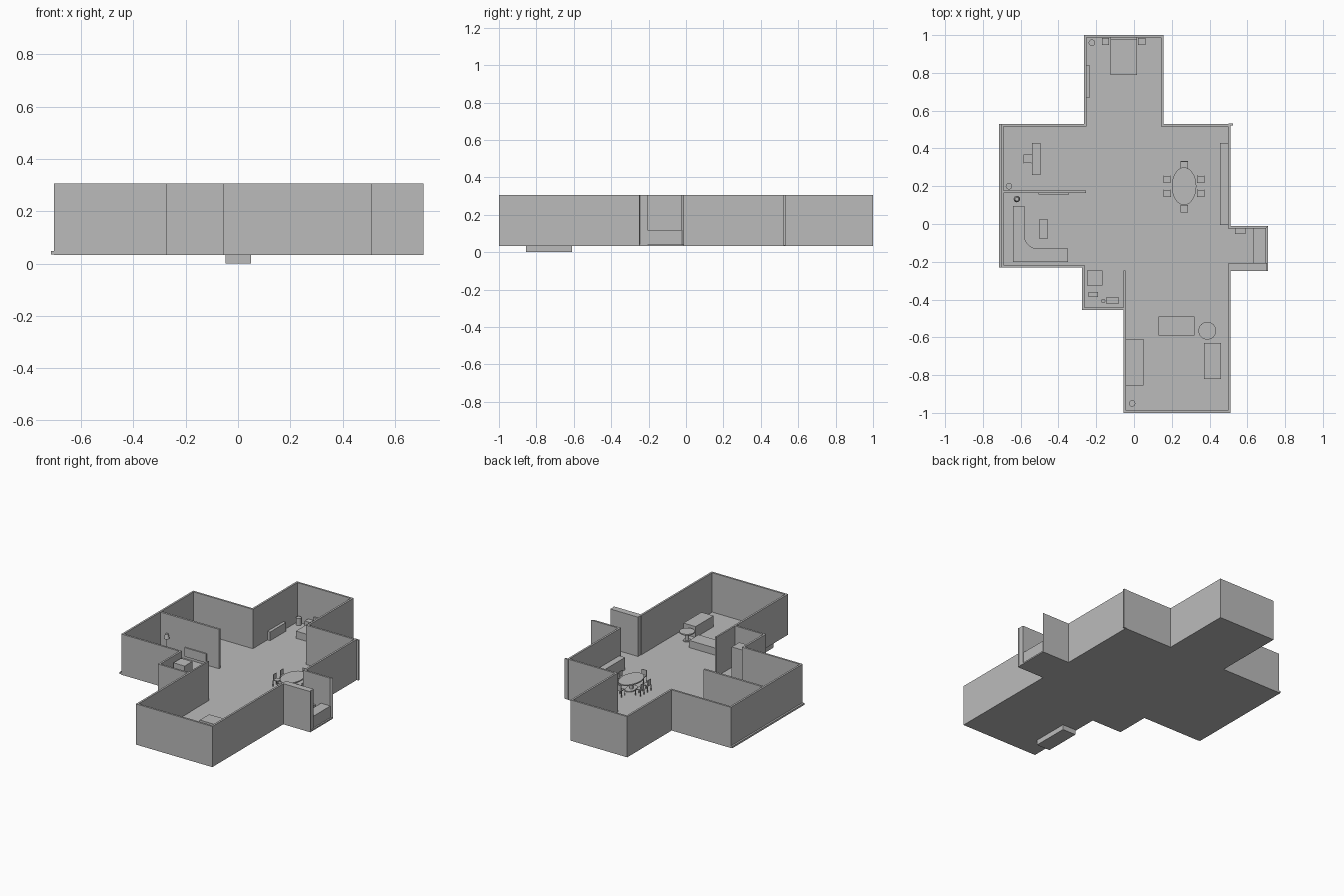
import bpy, bmesh, math
from mathutils import Vector, Matrix

if "Cube" in bpy.data.objects:
    bpy.data.objects.remove(bpy.data.objects["Cube"])

GREY = (0.5, 0.5, 0.5, 1)
grey = bpy.data.materials.new("plain_grey")
grey.diffuse_color = GREY
grey.use_nodes = True
grey.node_tree.nodes["Principled BSDF"].inputs["Base Color"].default_value = GREY

BASE, FLOOR, TOP, THICK = 0.035, 0.042, 0.305, 0.013


def finish(name, bm):
    mesh = bpy.data.meshes.new(name)
    bmesh.ops.recalc_face_normals(bm, faces=bm.faces)
    bm.to_mesh(mesh)
    bm.free()
    mesh.materials.append(grey)
    ob = bpy.data.objects.new(name, mesh)
    bpy.context.collection.objects.link(ob)
    return ob


def add_prism(bm, points, low, high):
    """Extrude a flat outline between two heights."""
    face = bm.faces.new([bm.verts.new((p[0], p[1], low)) for p in points])
    grown = bmesh.ops.extrude_face_region(bm, geom=[face], use_keep_orig=True)
    verts = [v for v in grown["geom"] if isinstance(v, bmesh.types.BMVert)]
    bmesh.ops.translate(bm, verts=verts, vec=(0, 0, high - low))


def add_box(bm, left, right, front, back, low, high):
    add_prism(bm, [(left, front), (right, front), (right, back), (left, back)], low, high)


def box(name, left, right, front, back, high, low=FLOOR):
    bm = bmesh.new()
    add_box(bm, left, right, front, back, low, high)
    return finish(name, bm)


def add_disc(bm, x, y, rx, ry, low, high, top_scale=1):
    place = Matrix.Translation((x, y, (low + high) / 2)) @ Matrix.Diagonal((rx, ry, 1, 1))
    bmesh.ops.create_cone(bm, cap_ends=True, segments=32, radius1=1, radius2=top_scale,
                          depth=high - low, matrix=place)


def smooth(ob):
    bpy.ops.object.select_all(action="DESELECT")
    ob.select_set(True)
    bpy.context.view_layer.objects.active = ob
    bpy.ops.object.shade_smooth_by_angle()


# House outline, counter-clockwise, shared by the floor and the outer walls
outline = [Vector(p) for p in (
    (-.055, -1), (.51, -1), (.51, -.25), (.71, -.25), (.71, -.01), (.51, -.01),
    (.51, .53), (.155, .53), (.155, 1), (-.265, 1), (-.265, .53), (-.703, .53),
    (-.703, -.23), (-.275, -.23), (-.275, -.455), (-.055, -.455))]
count = len(outline)
OPEN_EDGE = 3

bm = bmesh.new()
add_prism(bm, outline, BASE - .002, FLOOR)
finish("floor", bm)


def inward(i):
    edge = (outline[(i + 1) % count] - outline[i % count]).normalized()
    return Vector((-edge.y, edge.x))


inner = [p + (inward(i - 1) + inward(i)) * THICK for i, p in enumerate(outline)]
bm = bmesh.new()
for i in range(count):
    j = (i + 1) % count
    if i != OPEN_EDGE:
        add_prism(bm, [outline[i], outline[j], inner[j], inner[i]], BASE, TOP)
finish("outer_walls", bm)

# Extra walls and ledges
box("bay_front_wall", .5, .705, -.25, -.207, TOP)
box("hall_wall", -.055, -.044, -.46, -.245, TOP)
box("partition_wall", -.695, -.255, .164, .178, TOP)
box("back_wall_end", .5, .525, .522, .532, TOP, BASE)
box("west_ledge", -.715, -.69, -.23, .53, .047, BASE)

# Living room
box("sunken_sofa", -.048, .05, -.855, -.61, .06, 0)
box("front_sofa", .13, .32, -.59, -.49, .09)
box("side_sofa", .37, .46, -.82, -.63, .115)


def round_table(name, x, y, rx, ry, high):
    bm = bmesh.new()
    add_disc(bm, x, y, rx, ry, high - .008, high)
    add_disc(bm, x, y, .012, .012, FLOOR, high - .008)
    add_disc(bm, x, y, rx / 2, ry / 2, FLOOR, FLOOR + .006)
    smooth(finish(name, bm))


round_table("side_table", .388, -.565, .047, .047, .105)
round_table("dining_table", .265, .2, .065, .1, .112)


# Chairs: seat, four legs and a back on the outer side
def chair(name, x, y, face_x, face_y, half=.018):
    bm = bmesh.new()
    seat = .08
    add_box(bm, x - half, x + half, y - half, y + half, seat, seat + .006)
    for sx in (-1, 1):
        for sy in (-1, 1):
            lx, ly = x + sx * half, y + sy * half
            add_box(bm, lx - .002, lx + .002, ly - .002, ly + .002, FLOOR, seat)
    bx, by = x - face_x * half, y - face_y * half
    wx = .002 if face_x else half
    wy = .002 if face_y else half
    add_box(bm, bx - wx, bx + wx, by - wy, by + wy, seat, seat + .04)
    finish(name, bm)


chair("dining_chair_back", .265, .313, 0, -1)
chair("dining_chair_front", .265, .08, 0, 1)
for side in (-1, 1):
    for spot, y in (("back", .237), ("front", .163)):
        chair(f"dining_chair_{spot}_{'left' if side > 0 else 'right'}",
              .265 + side * .089, y, -side, 0)

# Kitchen counter and bay fittings
box("long_counter", .455, .5, -.005, .43, .125)
box("bay_bench", .63, .7, -.208, -.022, .12)
box("bay_cabinet", .535, .59, -.052, -.023, .1)

# Bedroom
box("bed", -.125, .015, .79, .987, .09)
box("bed_pillow_board", -.125, .015, .975, .987, .11)
for side, x in (("right", -.17), ("left", .022)):
    box(f"nightstand_{side}", x, x + .038, .948, .985, .085)
box("bedroom_dresser", -.253, -.232, .67, .84, .1)

# Study
box("desk_top", -.54, -.495, .26, .43, .112, .104)
for y in (.26, .422):
    box("desk_side", -.54, -.495, y, y + .008, .104)
chair("desk_chair", -.562, .345, 1, 0, .022)


def planter(name, x, y):
    bm = bmesh.new()
    add_disc(bm, x, y, .017, .017, FLOOR, .09)
    smooth(finish(name, bm))


planter("bedroom_planter", -.223, .96)
planter("study_planter", -.662, .2)
planter("living_planter", -.01, -.95)

# Lounge: corner sofa with a rounded inside corner
arc = [(-.51 - .07 * math.cos(a), -.06 - .07 * math.sin(a))
       for a in (math.radians(d) for d in range(0, 91, 9))]
bm = bmesh.new()
add_prism(bm, [(-.64, .095), (-.64, -.2), (-.35, -.2), (-.35, -.13)] + arc[::-1] + [(-.58, .095)],
          FLOOR, .085)
smooth(finish("corner_sofa", bm))
box("lounge_table", -.502, -.456, -.078, .025, .075)
box("screen", -.505, -.345, .156, .164, .12, .06)

# Floor lamp: base, pole and tapered shade
bm = bmesh.new()
add_disc(bm, -.62, .132, .012, .012, FLOOR, .047)
add_disc(bm, -.62, .132, .002, .002, .047, .17)
add_disc(bm, -.62, .132, .017, .017, .16, .19, .6)
smooth(finish("floor_lamp", bm))

# Bathroom
box("shower_cabinet", -.25, -.167, -.325, -.245, .27)
box("toilet_tank", -.24, -.19, -.387, -.36, .1)
box("wash_stand", -.148, -.08, -.42, -.388, .11)
bm = bmesh.new()
add_disc(bm, -.163, -.407, .011, .011, FLOOR, .08)
smooth(finish("waste_bin", bm))
